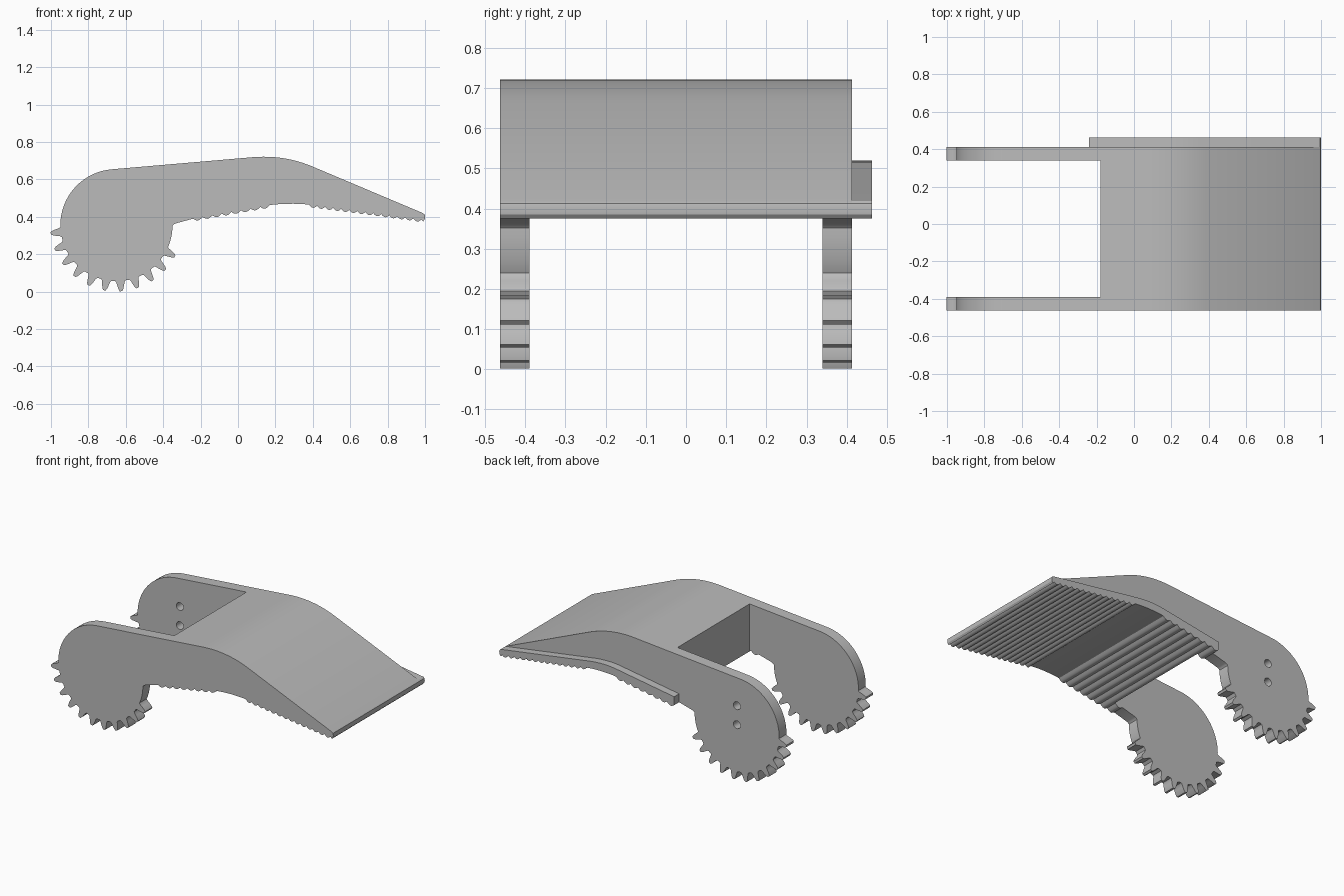
import bpy, bmesh, math

cube = bpy.data.objects.get("Cube")
if cube:
    bpy.data.objects.remove(cube, do_unlink=True)

grey = bpy.data.materials.new("plain grey")
grey.use_nodes = True
GREY = (0.5, 0.5, 0.5, 1)
grey.diffuse_color = GREY
grey.node_tree.nodes["Principled BSDF"].inputs["Base Color"].default_value = GREY

FRONT, BACK, RAIL_BACK = -0.463, 0.413, 0.463   # y limits
GEAR_X, GEAR_Z, ROOT_R = -0.65, 0.355, 0.3      # gear centre and root radius


def extrude(name, profile, y0, y1):
    """Solid from an x-z outline, running from y0 to y1."""
    bm = bmesh.new()
    face = bm.faces.new([bm.verts.new((x, y0, z)) for x, z in profile])
    new = bmesh.ops.extrude_face_region(bm, geom=[face])["geom"]
    verts = [g for g in new if isinstance(g, bmesh.types.BMVert)]
    bmesh.ops.translate(bm, verts=verts, vec=(0, y1 - y0, 0))
    bmesh.ops.recalc_face_normals(bm, faces=bm.faces[:])
    mesh = bpy.data.meshes.new(name)
    bm.to_mesh(mesh)
    bm.free()
    mesh.materials.append(grey)
    obj = bpy.data.objects.new(name, mesh)
    bpy.context.collection.objects.link(obj)
    return obj


def activate(obj):
    bpy.ops.object.select_all(action='DESELECT')
    obj.select_set(True)
    bpy.context.view_layer.objects.active = obj


def cut(obj, cutter):
    """Subtract the cutter and throw it away."""
    cutter.hide_render = True
    mod = obj.modifiers.new("cut", 'BOOLEAN')
    mod.operation = 'DIFFERENCE'
    mod.solver = 'EXACT'
    mod.object = cutter
    activate(obj)
    bpy.ops.object.modifier_apply(modifier=mod.name)
    bpy.data.objects.remove(cutter, do_unlink=True)


def polar(degrees, r, cx=GEAR_X, cz=GEAR_Z):
    a = math.radians(degrees)
    return cx + r * math.cos(a), cz + r * math.sin(a)


def ridges(start, end, count, depth=0.014, steps=6):
    """Row of rounded ridges hanging below the line from start to end."""
    pts = []
    for i in range(count * steps + 1):
        t = i / (count * steps)
        drop = depth * abs(math.sin(math.pi * i / steps))
        pts.append((start[0] + t * (end[0] - start[0]),
                    start[1] + t * (end[1] - start[1]) - drop))
    return pts


def bend(a, b, c, steps=10):
    """Smooth curve from a to c, pulled toward b."""
    return [tuple((1 - t) ** 2 * p + 2 * t * (1 - t) * q + t * t * r
                  for p, q, r in zip(a, b, c))
            for t in (i / steps for i in range(steps + 1))]


# Gripping underside, from the tip back to the gear arm
tip = [(0.99, 0.419), (0.998, 0.412), (1.0, 0.4), (0.998, 0.385), (0.99, 0.375)]
grip = (ridges((0.98, 0.386), (0.38, 0.465), 14)
        + bend((0.36, 0.467), (0.27, 0.474), (0.18, 0.464), 6)
        + ridges((0.17, 0.462), (-0.24, 0.39), 8))

# Gear teeth round the lower half of the arm
tooth_shape = [(5.3, 0.299), (4.2, 0.305), (3.3, 0.322), (2.2, 0.342), (1.1, 0.354),
               (-1.1, 0.354), (-2.2, 0.342), (-3.3, 0.322), (-4.2, 0.305), (-5.3, 0.299)]
gear = [polar(a, ROOT_R) for a in (0, -5, -10, -15, -20)]
for i in range(11):
    middle = 332 - 14.5 * i
    gear += [polar(middle + da, r) for da, r in tooth_shape]

# Rounded back of the arm and the bent top
crown = [polar(180 - 5 * i, ROOT_R) for i in range(18)]
top = bend((0.06, 0.717), (0.24, 0.736), (0.4, 0.668), 14)

outline = (crown + top + tip + grip
           + [(-0.335, 0.364), (-0.345, 0.358), (-0.35, 0.352)] + gear)
jaw = extrude("gripper_jaw", outline, FRONT, BACK)

# Slot that leaves two arms
slot = [(-1.2, -0.2), (-0.178, -0.2), (-0.178, 1), (-1.2, 1)]
cut(jaw, extrude("slot_cutter", slot, -0.39, 0.34))

# Two pin holes in the back arm
for z in (GEAR_Z, GEAR_Z + 0.122):
    circle = [polar(15 * i, 0.025, GEAR_X, z) for i in range(24)]
    cut(jaw, extrude("hole_cutter", circle, 0.25, 0.5))

# Side rail along the back edge of the grip
rail_top = [(-0.24, 0.444)] + bend((0.16, 0.51), (0.25, 0.527), (0.36, 0.512), 8)
rail = extrude("side_rail", rail_top + tip + grip, BACK, RAIL_BACK)

for obj in (jaw, rail):
    activate(obj)
    bpy.ops.object.shade_smooth_by_angle(angle=math.radians(30))
